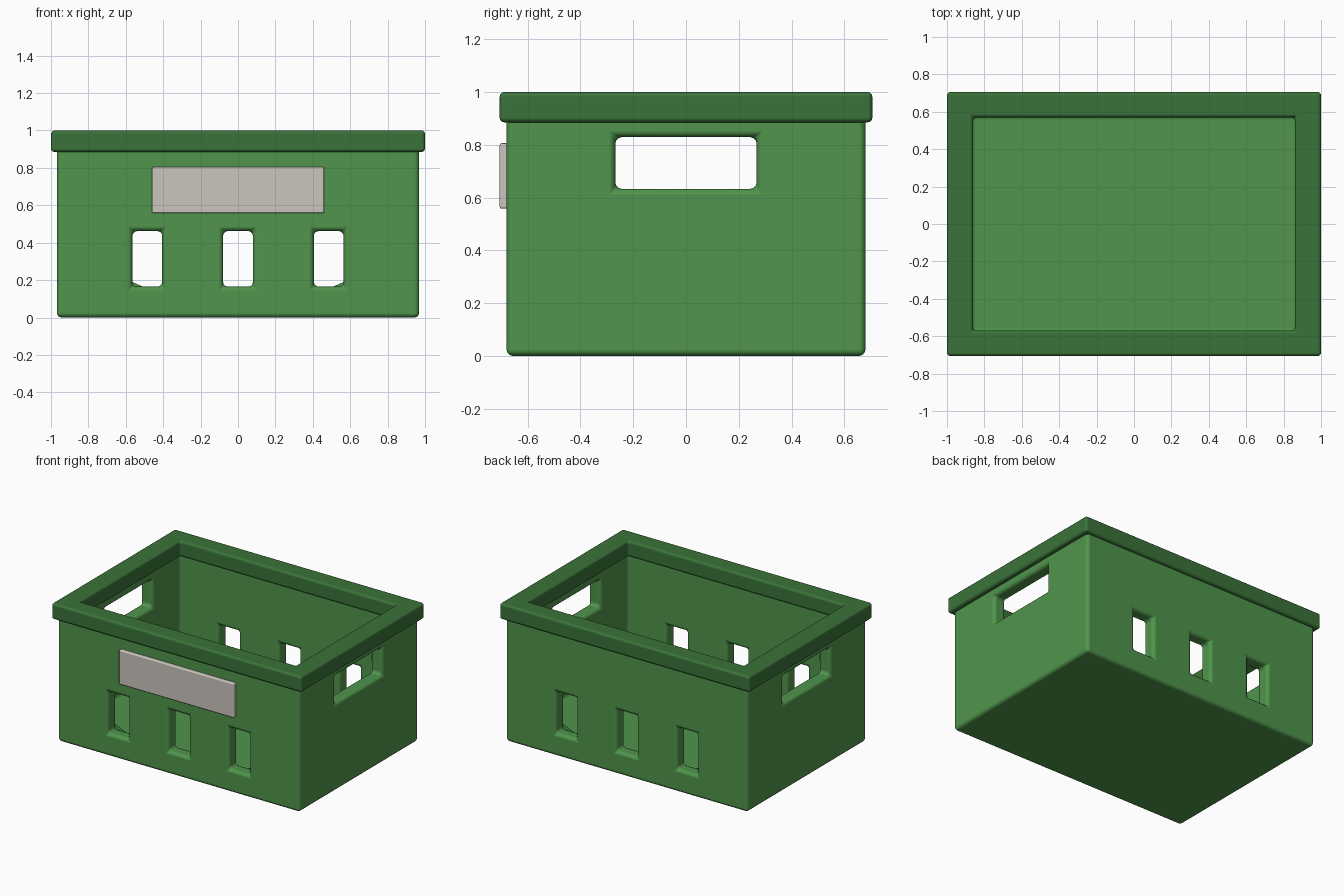
import bpy
import bmesh
from math import radians
from mathutils import Vector

if "Cube" in bpy.data.objects:
    bpy.data.objects.remove(bpy.data.objects["Cube"], do_unlink=True)


def material(name, rgb):
    mat = bpy.data.materials.new(name)
    mat.use_nodes = True
    mat.diffuse_color = (*rgb, 1)
    mat.node_tree.nodes["Principled BSDF"].inputs["Base Color"].default_value = (*rgb, 1)
    return mat


def box(name, low, high, mat=None, loops=((), (), ())):
    """Box between two opposite corners, with edge loops at given x, y and z."""
    low, high = Vector(low), Vector(high)
    bm = bmesh.new()
    bmesh.ops.create_cube(bm, size=1)
    for v in bm.verts:
        v.co = (low + high) / 2 + v.co * (high - low)
    for axis, places in zip("XYZ", loops):
        normal = Vector([float(axis == a) for a in "XYZ"])
        for place in places:
            geom = bm.verts[:] + bm.edges[:] + bm.faces[:]
            bmesh.ops.bisect_plane(bm, geom=geom, plane_co=normal * place, plane_no=normal)
    mesh = bpy.data.meshes.new(name)
    bm.to_mesh(mesh)
    bm.free()
    obj = bpy.data.objects.new(name, mesh)
    bpy.context.collection.objects.link(obj)
    if mat:
        mesh.materials.append(mat)
    return obj


def activate(obj):
    bpy.ops.object.select_all(action="DESELECT")
    bpy.context.view_layer.objects.active = obj
    obj.select_set(True)


def cut(obj, low, high, loops=((), (), ())):
    """Remove a box-shaped volume."""
    cutter = box("cutter", low, high, loops=loops)
    cutter.hide_render = True
    mod = obj.modifiers.new("cut", "BOOLEAN")
    mod.operation = "DIFFERENCE"
    mod.solver = "EXACT"
    mod.object = cutter
    activate(obj)
    bpy.ops.object.modifier_apply(modifier=mod.name)
    bpy.data.objects.remove(cutter, do_unlink=True)


def soften(obj, width):
    """Round every sharp edge, keeping the flat faces flat in shading."""
    activate(obj)
    bpy.ops.object.shade_smooth()
    mod = obj.modifiers.new("rounding", "BEVEL")
    mod.width = width
    mod.segments = 3
    mod.limit_method = "ANGLE"
    mod.angle_limit = radians(40)
    mod.use_clamp_overlap = False
    mod.harden_normals = True
    bpy.ops.object.modifier_apply(modifier=mod.name)


green = material("crate green", (0.080, 0.301, 0.072))
dark_green = material("rim dark green", (0.042, 0.171, 0.041))
grey = material("label warm grey", (0.597, 0.564, 0.515))

# Hollow crate body, with edge loops through the centre of every opening
vents = (-0.485, 0, 0.485)
centres = (vents, (0,), (0.313, 0.73))
body = box("crate_body", (-0.968, -0.68, 0), (0.968, 0.68, 0.93), green, centres)
cut(body, (-0.87, -0.582, 0.13), (0.87, 0.582, 1.2), centres)

# Three vents through the front and back walls
for x in vents:
    cut(body, (x - 0.08, -1, 0.165), (x + 0.08, 1, 0.462))

# Hand holes through both end walls
cut(body, (-1.2, -0.268, 0.633), (1.2, 0.268, 0.829))
soften(body, 0.025)

# Thick rim
middle = ((0,), (0,), ())
rim = box("top_rim", (-1, -0.706, 0.885), (1, 0.706, 1), dark_green, middle)
cut(rim, (-0.86, -0.57, 0.8), (0.86, 0.57, 1.2), middle)
soften(rim, 0.018)

# Blank label plate on the front
plate = box("label_plate", (-0.46, -0.706, 0.558), (0.46, -0.675, 0.806), grey)
soften(plate, 0.008)
